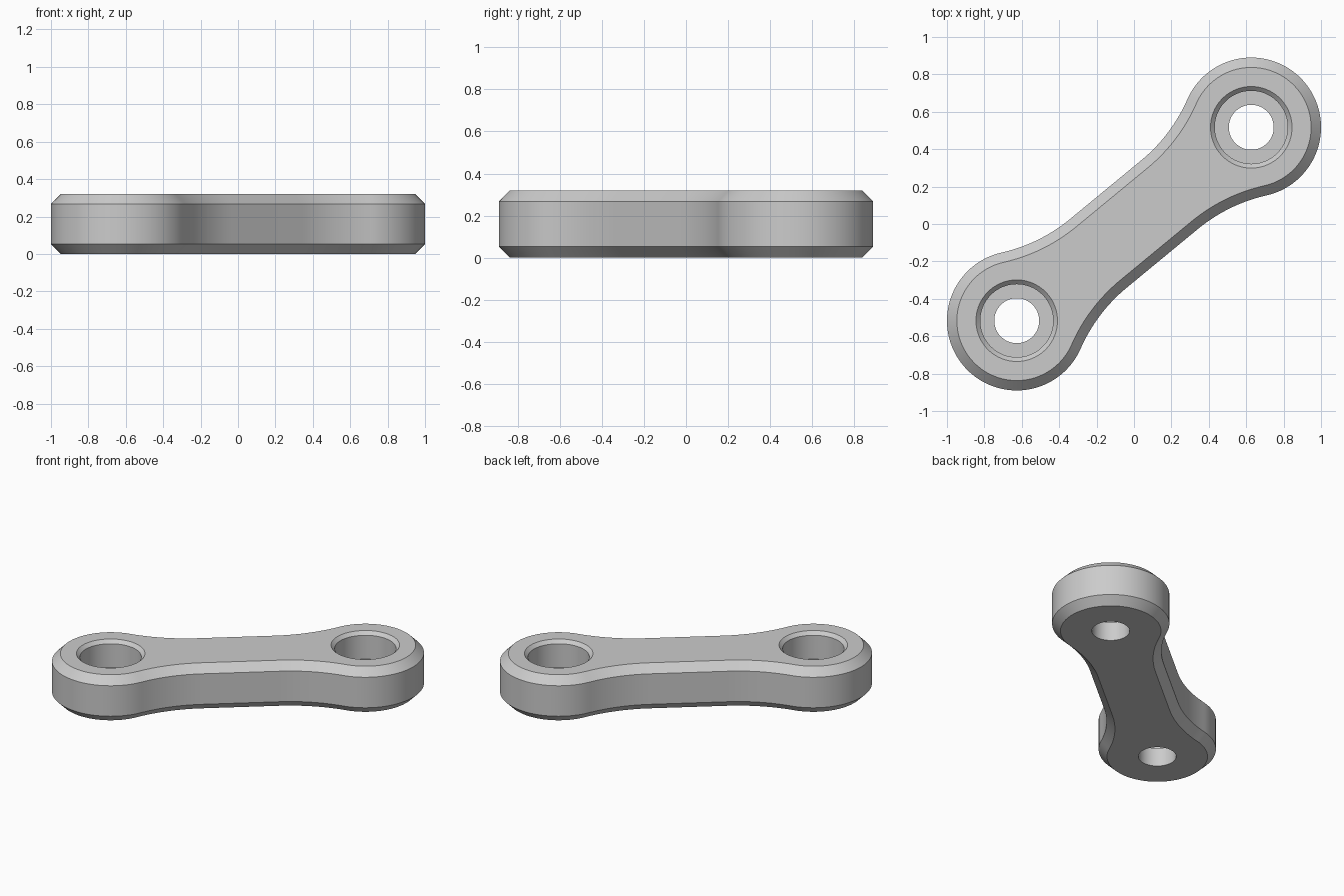
import bpy, bmesh
from math import sin, cos, pi, atan2, sqrt
from mathutils import Matrix

if "Cube" in bpy.data.objects:
    bpy.data.objects.remove(bpy.data.objects["Cube"])

EYE_X, EYE_Y = 0.627, 0.517           # centre of one end, the other is opposite
HALF_LENGTH = sqrt(EYE_X ** 2 + EYE_Y ** 2)
EYE_RADIUS, WAIST, FILLET = 0.373, 0.238, 0.88
HEIGHT, CHAMFER = 0.32, 0.053

steel = bpy.data.materials.new("light grey")
steel.use_nodes = True
grey = (0.6, 0.6, 0.6, 1)
steel.diffuse_color = grey
steel.node_tree.nodes["Principled BSDF"].inputs["Base Color"].default_value = grey


def outline(inset):
    """Link outline: two round ends joined to a straight waist by fillets."""
    big, waist, fillet = EYE_RADIUS - inset, WAIST - inset, FILLET + inset
    rise = waist + fillet
    run = sqrt((big + fillet) ** 2 - rise ** 2)
    sweep = atan2(run, rise)
    end = pi / 2 + sweep
    quarter = [(HALF_LENGTH + big * cos(end * i / 40), big * sin(end * i / 40))
               for i in range(41)]
    for i in range(1, 17):
        a = sweep * (1 - i / 16)
        quarter.append((HALF_LENGTH - run + fillet * sin(a), rise - fillet * cos(a)))
    half = quarter + [(-u, v) for u, v in reversed(quarter)]
    return half + [(u, -v) for u, v in reversed(half[1:-1])]


def stack(name, rings):
    """Closed solid skinned through a list of equal rings of points."""
    bm = bmesh.new()
    loops = [[bm.verts.new(p) for p in ring] for ring in rings]
    n = len(loops[0])
    for low, high in zip(loops, loops[1:]):
        for i in range(n):
            j = (i + 1) % n
            bm.faces.new((low[i], low[j], high[j], high[i]))
    bm.faces.new(loops[0][::-1])
    bm.faces.new(loops[-1])
    bmesh.ops.recalc_face_normals(bm, faces=bm.faces[:])
    mesh = bpy.data.meshes.new(name)
    bm.to_mesh(mesh)
    bm.free()
    mesh.materials.append(steel)
    obj = bpy.data.objects.new(name, mesh)
    bpy.context.collection.objects.link(obj)
    return obj


# Link body with chamfered top and bottom edges
layers = [(0, CHAMFER), (CHAMFER, 0), (HEIGHT - CHAMFER, 0), (HEIGHT, CHAMFER)]
link = stack("link_body", [[(u, v, z) for u, v in outline(inset)]
                           for z, inset in layers])
link.data.transform(Matrix.Rotation(atan2(EYE_Y, EYE_X), 4, "Z"))

# Stepped bolt holes with a chamfered mouth
steps = [(0.12, -0.1), (0.12, 0.13), (0.195, 0.13), (0.195, 0.297), (0.318, 0.42)]
SIDES = 96
for side in (-1, 1):
    rings = [[(side * EYE_X + r * cos(2 * pi * i / SIDES),
               side * EYE_Y + r * sin(2 * pi * i / SIDES), z)
              for i in range(SIDES)] for r, z in steps]
    cutter = stack("bolt_hole_cutter", rings)
    cutter.hide_render = True
    cut = link.modifiers.new("bolt_hole", "BOOLEAN")
    cut.operation = "DIFFERENCE"
    cut.solver = "EXACT"
    cut.object = cutter
    bpy.context.view_layer.objects.active = link
    bpy.ops.object.modifier_apply(modifier=cut.name)
    bpy.data.objects.remove(cutter)

# Smooth curved walls, sharp chamfer edges
bpy.ops.object.select_all(action="DESELECT")
link.select_set(True)
bpy.context.view_layer.objects.active = link
bpy.ops.object.shade_smooth_by_angle(angle=pi / 6)
